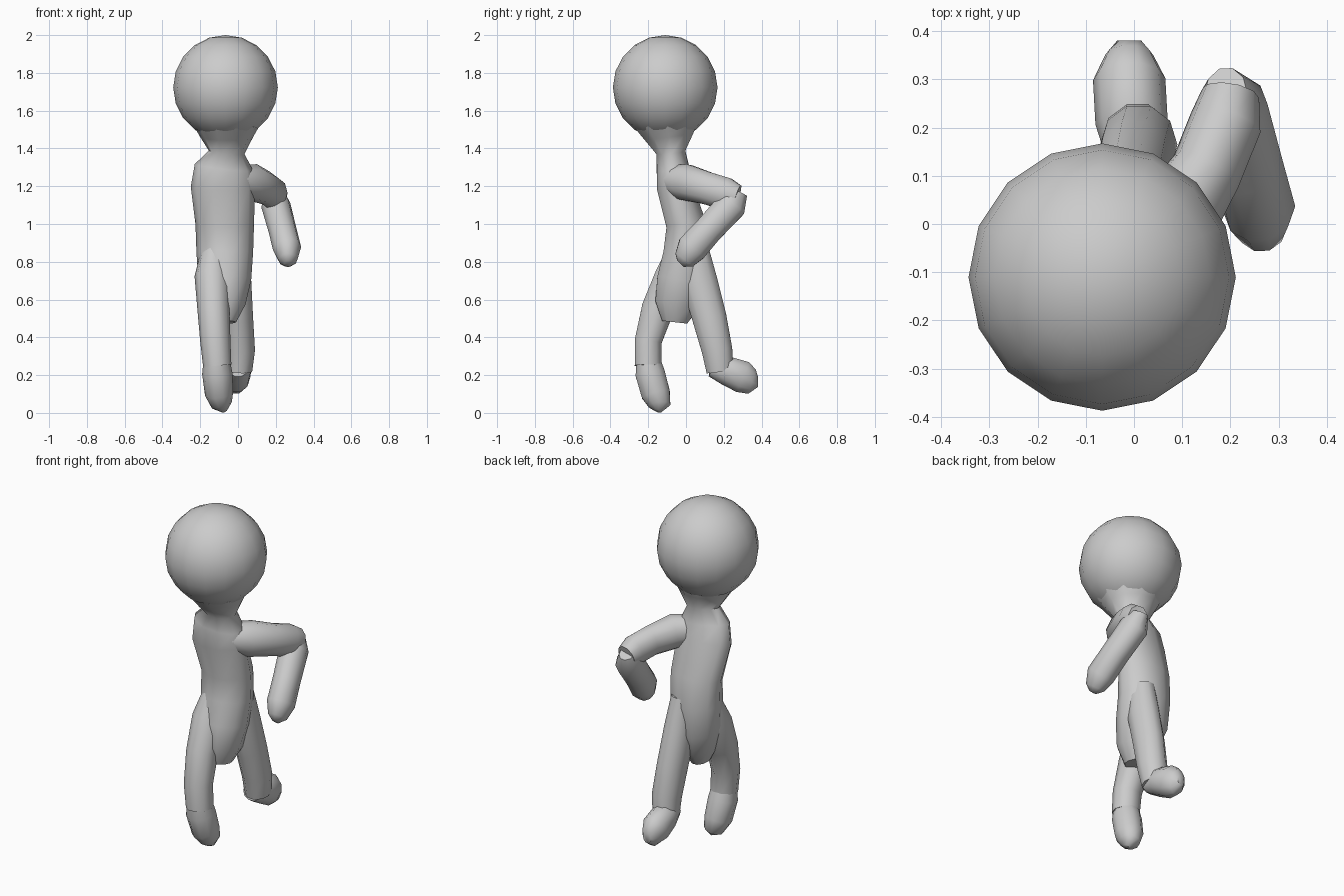
import bpy
import bmesh
import math
from mathutils import Vector

cube = bpy.data.objects.get("Cube")
if cube:
    bpy.data.objects.remove(cube)

grey = bpy.data.materials.new("plain grey")
grey.use_nodes = True
colour = (0.6, 0.6, 0.6, 1)
grey.diffuse_color = colour
grey.node_tree.nodes["Principled BSDF"].inputs["Base Color"].default_value = colour


def finish(name, bm):
    bmesh.ops.recalc_face_normals(bm, faces=bm.faces)
    mesh = bpy.data.meshes.new(name)
    bm.to_mesh(mesh)
    bm.free()
    mesh.materials.append(grey)
    obj = bpy.data.objects.new(name, mesh)
    bpy.context.collection.objects.link(obj)
    bpy.ops.object.select_all(action="DESELECT")
    obj.select_set(True)
    bpy.context.view_layer.objects.active = obj
    bpy.ops.object.shade_smooth_by_angle(angle=math.radians(55))
    return obj


def loft(name, rings, sides=10):
    """Tube through rings of (centre, half width, half depth), square to its path."""
    bm = bmesh.new()
    centres = [Vector(ring[0]) for ring in rings]
    loops = []
    for i, (_, width, depth) in enumerate(rings):
        along = centres[min(i + 1, len(rings) - 1)] - centres[max(i - 1, 0)]
        along.normalize()
        across = Vector((1, 0, 0))
        across = (across - along * across.dot(along)).normalized()
        side = along.cross(across)
        loop = []
        for k in range(sides):
            a = math.tau * k / sides
            loop.append(bm.verts.new(centres[i] + across * width * math.cos(a)
                                     + side * depth * math.sin(a)))
        loops.append(loop)
    for low, high in zip(loops, loops[1:]):
        for k in range(sides):
            n = (k + 1) % sides
            bm.faces.new((low[k], low[n], high[n], high[k]))
    bm.faces.new(loops[0])
    bm.faces.new(loops[-1])
    return finish(name, bm)


# Head: low-poly ball
bm = bmesh.new()
bmesh.ops.create_uvsphere(bm, u_segments=16, v_segments=10, radius=0.277)
bmesh.ops.translate(bm, verts=bm.verts, vec=(-0.066, -0.11, 1.723))
finish("head", bm)

# Torso: neck flare, shoulders, waist and crotch
loft("torso", [
    ((-0.06, -0.1, 1.53), 0.18, 0.18),
    ((-0.06, -0.09, 1.46), 0.14, 0.135),
    ((-0.06, -0.08, 1.38), 0.095, 0.08),
    ((-0.075, -0.07, 1.3), 0.155, 0.09),
    ((-0.08, -0.06, 1.2), 0.17, 0.1),
    ((-0.07, 0, 1), 0.155, 0.11),
    ((-0.07, 0, 0.85), 0.15, 0.125),
    ((-0.07, -0.02, 0.7), 0.14, 0.14),
    ((-0.06, -0.05, 0.57), 0.1, 0.12),
    ((-0.06, -0.06, 0.48), 0.05, 0.07),
])

# Right leg: stepping forward
loft("right_leg", [
    ((-0.12, -0.01, 0.88), 0.07, 0.08),
    ((-0.135, -0.07, 0.72), 0.095, 0.1),
    ((-0.13, -0.15, 0.55), 0.085, 0.09),
    ((-0.12, -0.2, 0.38), 0.08, 0.075),
    ((-0.11, -0.2, 0.25), 0.075, 0.075),
])
loft("right_foot", [
    ((-0.115, -0.205, 0.31), 0.065, 0.06),
    ((-0.11, -0.19, 0.21), 0.08, 0.082),
    ((-0.1, -0.16, 0.1), 0.075, 0.08),
    ((-0.085, -0.14, 0.04), 0.055, 0.06),
    ((-0.07, -0.15, 0.01), 0.015, 0.02),
])

# Left leg: trailing behind
loft("left_leg", [
    ((-0.02, 0.04, 0.88), 0.07, 0.08),
    ((-0.01, 0.07, 0.7), 0.08, 0.1),
    ((0, 0.125, 0.5), 0.08, 0.095),
    ((0.01, 0.165, 0.33), 0.08, 0.085),
    ((0.005, 0.18, 0.22), 0.07, 0.075),
])
loft("left_foot", [
    ((0, 0.13, 0.24), 0.055, 0.05),
    ((-0.005, 0.21, 0.225), 0.075, 0.08),
    ((-0.01, 0.3, 0.19), 0.075, 0.09),
    ((-0.01, 0.35, 0.165), 0.05, 0.07),
    ((-0.01, 0.38, 0.165), 0.025, 0.03),
])

# Left arm: bent back at the elbow, with the hand forward
loft("left_upper_arm", [
    ((0, -0.06, 1.23), 0.08, 0.085),
    ((0.08, 0, 1.22), 0.09, 0.1),
    ((0.15, 0.11, 1.19), 0.075, 0.09),
    ((0.19, 0.21, 1.16), 0.075, 0.09),
    ((0.2, 0.27, 1.14), 0.06, 0.07),
])
loft("left_forearm", [
    ((0.19, 0.27, 1.17), 0.045, 0.06),
    ((0.2, 0.24, 1.1), 0.078, 0.085),
    ((0.235, 0.12, 0.97), 0.075, 0.08),
    ((0.26, 0.03, 0.87), 0.075, 0.085),
    ((0.265, -0.01, 0.81), 0.05, 0.06),
    ((0.265, -0.03, 0.79), 0.02, 0.025),
])
